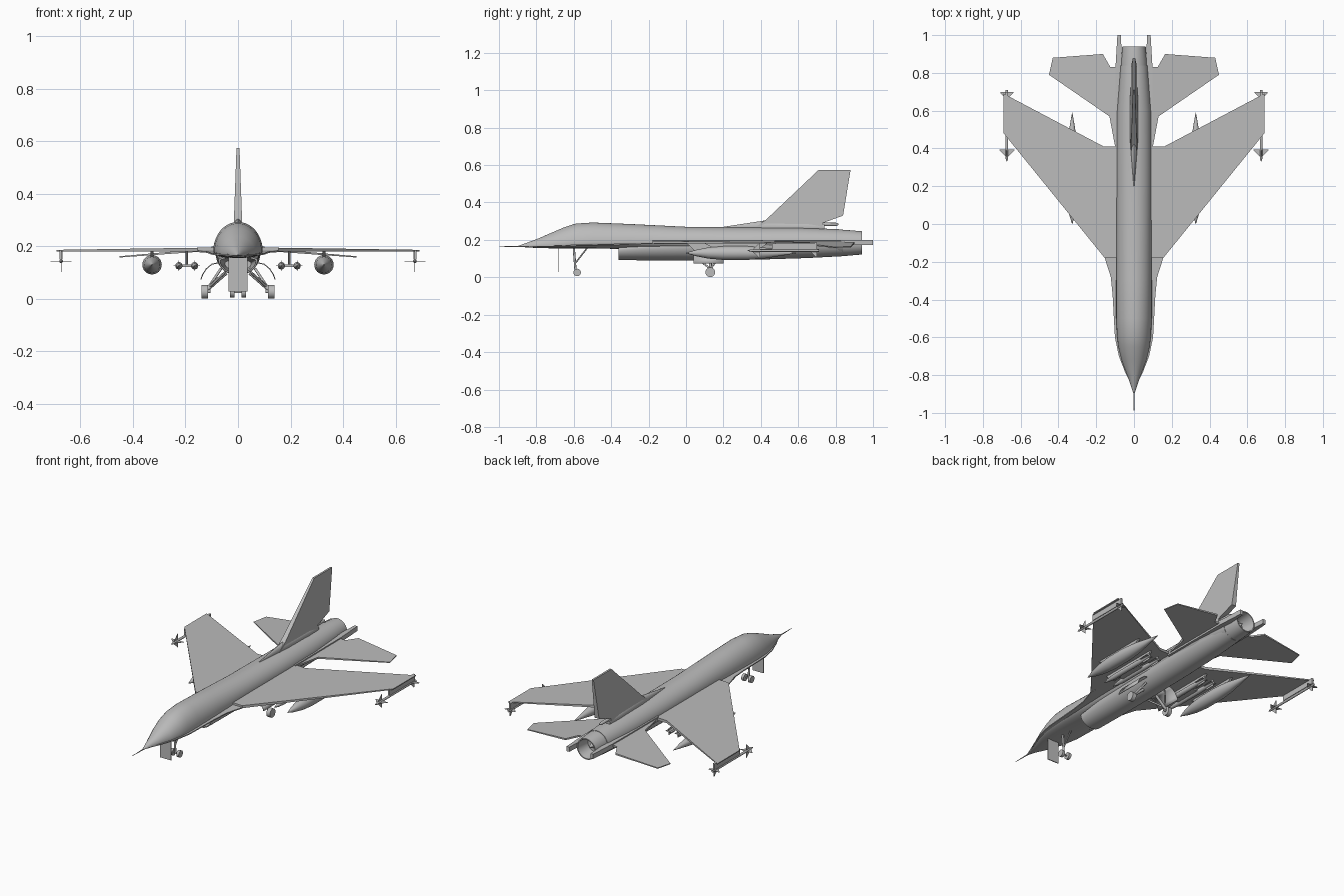
import bpy, bmesh, math
from mathutils import Vector

if "Cube" in bpy.data.objects:
    bpy.data.objects.remove(bpy.data.objects["Cube"])

grey = bpy.data.materials.new("airframe grey")
grey.use_nodes = True
grey.diffuse_color = (0.5, 0.5, 0.5, 1)
grey.node_tree.nodes["Principled BSDF"].inputs["Base Color"].default_value = (0.5, 0.5, 0.5, 1)


def finish(name, bm, mirror=False):
    bmesh.ops.recalc_face_normals(bm, faces=bm.faces)
    mesh = bpy.data.meshes.new(name)
    bm.to_mesh(mesh)
    bm.free()
    mesh.materials.append(grey)
    ob = bpy.data.objects.new(name, mesh)
    bpy.context.collection.objects.link(ob)
    bpy.ops.object.select_all(action='DESELECT')
    ob.select_set(True)
    bpy.context.view_layer.objects.active = ob
    bpy.ops.object.shade_smooth_by_angle(angle=math.radians(35))
    if mirror:
        ob.modifiers.new("Mirror", 'MIRROR').use_clip = False
    return ob


def loft(bm, stations, sides=32, x=0):
    """Skin rings given as (y, half width, top, middle, bottom)."""
    rings = []
    for y, w, top, mid, bot in stations:
        ring = []
        for i in range(sides):
            a = math.tau * i / sides
            s = math.sin(a)
            ring.append(bm.verts.new((x + w * math.cos(a), y, mid + s * (top - mid if s > 0 else mid - bot))))
        rings.append(ring)
    for a, b in zip(rings, rings[1:]):
        for i in range(sides):
            j = (i + 1) % sides
            bm.faces.new((a[i], a[j], b[j], b[i]))
    bm.faces.new(rings[0])
    bm.faces.new(rings[-1])


def spindle(bm, x, z, profile, sides=20):
    """Round body along y, profile given as (y, radius)."""
    loft(bm, [(y, r, z + r, z, z - r) for y, r in profile], sides, x)


def slab(bm, outline, offset):
    """Thin plate; offset(point) gives the half thickness vector."""
    pts = [Vector(p) for p in outline]
    top = [bm.verts.new(p + offset(p)) for p in pts]
    low = [bm.verts.new(p - offset(p)) for p in pts]
    bm.faces.new(top)
    bm.faces.new(low[::-1])
    for i in range(len(pts)):
        j = (i + 1) % len(pts)
        bm.faces.new((top[i], low[i], low[j], top[j]))


def box(bm, x, y, z):
    """Box from (min, max) ranges."""
    slab(bm, [(x[0], y[0], sum(z) / 2), (x[1], y[0], sum(z) / 2), (x[1], y[1], sum(z) / 2), (x[0], y[1], sum(z) / 2)],
         lambda p: Vector((0, 0, (z[1] - z[0]) / 2)))


def rod(bm, a, b, r, sides=12):
    a, b = Vector(a), Vector(b)
    d = b - a
    m = d.to_track_quat('Z', 'Y').to_matrix().to_4x4()
    m.translation = (a + b) / 2
    bmesh.ops.create_cone(bm, cap_ends=True, segments=sides, radius1=r, radius2=r, depth=d.length, matrix=m)


# Upper fuselage with blended canopy
bm = bmesh.new()
loft(bm, [(-0.9, 0.002, 0.167, 0.165, 0.163), (-0.8, 0.036, 0.203, 0.168, 0.157),
          (-0.72, 0.066, 0.238, 0.17, 0.155), (-0.65, 0.083, 0.268, 0.174, 0.155),
          (-0.59, 0.09, 0.287, 0.178, 0.155), (-0.5, 0.094, 0.293, 0.182, 0.155),
          (-0.3, 0.094, 0.285, 0.186, 0.15), (0, 0.092, 0.27, 0.188, 0.14),
          (0.3, 0.092, 0.267, 0.188, 0.14), (0.6, 0.09, 0.266, 0.187, 0.13),
          (0.84, 0.072, 0.256, 0.185, 0.115)], 40)
finish("upper_fuselage", bm)

# Lower fuselage with hollow intake mouth
bm = bmesh.new()
loft(bm, [(-0.15, 0.05, 0.15, 0.135, 0.108), (-0.36, 0.068, 0.157, 0.145, 0.099),
          (-0.36, 0.074, 0.163, 0.148, 0.093), (-0.2, 0.08, 0.19, 0.16, 0.09),
          (0.1, 0.084, 0.2, 0.17, 0.09), (0.4, 0.086, 0.21, 0.178, 0.095),
          (0.65, 0.082, 0.22, 0.182, 0.103), (0.84, 0.07, 0.25, 0.185, 0.113)], 40)
finish("lower_fuselage", bm)

# Nozzle, hollow with a centre cone
bm = bmesh.new()
spindle(bm, 0, 0.184, [(0.8, 0.07), (0.86, 0.069), (0.94, 0.062), (0.94, 0.056), (0.86, 0.045),
                       (0.86, 0.022), (0.91, 0.003)], 32)
finish("exhaust_nozzle", bm)

bm = bmesh.new()
spindle(bm, 0, 0.165, [(-1, 0.001), (-0.88, 0.004)], 10)
finish("nose_probe", bm)

# Strakes along the nose and wing roots
bm = bmesh.new()
edge = [(0, -0.88), (0.045, -0.79), (0.08, -0.7), (0.101, -0.6), (0.113, -0.38), (0.123, -0.28),
        (0.155, -0.18), (0.155, 0.1), (0, 0.1)]
slab(bm, [(x, y, 0.165 + (y + 0.88) * 0.023) for x, y in edge], lambda p: Vector((0, 0, 0.003)))
finish("strake", bm, True)

# Wings
bm = bmesh.new()
slab(bm, [(x, y, 0.188 - x * 0.006) for x, y in
          [(0.03, -0.18), (0.155, -0.18), (0.69, 0.48), (0.69, 0.69), (0.16, 0.41), (0.03, 0.41)]],
     lambda p: Vector((0, 0, 0.009 - p.x * 0.009)))
finish("wing", bm, True)

# Tailplanes with drooping tips
bm = bmesh.new()
slab(bm, [(x, y, 0.196 - x * 0.08) for x, y in
          [(0.06, 0.41), (0.1, 0.41), (0.13, 0.57), (0.45, 0.79), (0.43, 0.88), (0.165, 0.9),
           (0.125, 0.83), (0.06, 0.83)]],
     lambda p: Vector((0, 0, 0.006 - p.x * 0.008)))
finish("tailplane", bm, True)

# Side shelves ending in tail booms
bm = bmesh.new()
slab(bm, [(x, y, 0.186) for x, y in
          [(0.06, 0.4), (0.1, 0.4), (0.098, 0.83), (0.088, 1), (0.07, 1), (0.062, 0.85)]],
     lambda p: Vector((0, 0, 0.014)))
finish("tail_boom", bm, True)

# Fin, its root fairing and the rear housing
bm = bmesh.new()
slab(bm, [(0, 0.36, 0.26), (0, 0.43, 0.31), (0, 0.71, 0.575), (0, 0.88, 0.575), (0, 0.84, 0.33),
          (0, 0.73, 0.29), (0, 0.73, 0.26)],
     lambda p: Vector((0.017 - (p.z - 0.26) * 0.036, 0, 0)))
finish("tail_fin", bm)
bm = bmesh.new()
loft(bm, [(0.2, 0.002, 0.27, 0.265, 0.255), (0.43, 0.02, 0.305, 0.265, 0.25),
          (0.65, 0.022, 0.295, 0.265, 0.25), (0.74, 0.016, 0.288, 0.265, 0.25)], 16)
spindle(bm, 0, 0.283, [(0.6, 0.006), (0.66, 0.01), (0.8, 0.009), (0.815, 0.004)], 12)
finish("fin_fairing", bm)

# Drop tanks and pylons
bm = bmesh.new()
spindle(bm, 0.327, 0.13, [(0, 0.001), (0.05, 0.016), (0.12, 0.03), (0.2, 0.037), (0.33, 0.037),
                          (0.42, 0.029), (0.52, 0.013), (0.59, 0.001)], 24)
finish("drop_tank", bm, True)
bm = bmesh.new()
slab(bm, [(0.327, 0.09, 0.185), (0.327, 0.15, 0.155), (0.327, 0.4, 0.155), (0.327, 0.44, 0.185)],
     lambda p: Vector((0.006, 0, 0)))
slab(bm, [(0.195, 0, 0.185), (0.195, 0.06, 0.13), (0.195, 0.34, 0.13), (0.195, 0.38, 0.185)],
     lambda p: Vector((0.005, 0, 0)))
box(bm, (0.165, 0.225), (0.12, 0.28), (0.122, 0.13))
finish("pylon", bm, True)

# Twin stores with crossed tail fins
bm = bmesh.new()
for x in (0.165, 0.225):
    spindle(bm, x, 0.126, [(0.02, 0.001), (0.05, 0.009), (0.1, 0.014), (0.3, 0.014), (0.4, 0.007)], 14)
    box(bm, (x - 0.02, x + 0.02), (0.34, 0.4), (0.125, 0.127))
    box(bm, (x - 0.001, x + 0.001), (0.34, 0.4), (0.106, 0.146))
finish("underwing_store", bm, True)

# Wing tip missiles with rails and two sets of crossed fins
bm = bmesh.new()
spindle(bm, 0.673, 0.143, [(0.33, 0.001), (0.345, 0.006), (0.36, 0.007), (0.71, 0.007)], 12)
for y0, y1, span in ((0.35, 0.395, 0.04), (0.66, 0.7, 0.034)):
    for d in (Vector((span, 0, 0)), Vector((0, 0, span))):
        c = Vector((0.673, 0, 0.143))
        back, tip = Vector((0, y1, 0)), Vector((0, y0, 0))
        across = Vector((0, 0, 0.001)) if d.x else Vector((0.001, 0, 0))
        slab(bm, [c + tip, c + back * 0.99 + d, c + back + d, c + back - d, c + back * 0.99 - d],
             lambda p: across)
finish("tip_missile", bm, True)
bm = bmesh.new()
box(bm, (0.667, 0.679), (0.46, 0.7), (0.15, 0.186))
finish("missile_rail", bm, True)

# Nose gear with twin wheels and front door
bm = bmesh.new()
rod(bm, (0, -0.6, 0.16), (0, -0.59, 0.028), 0.006)
rod(bm, (0, -0.53, 0.155), (0, -0.592, 0.075), 0.004)
rod(bm, (-0.025, -0.585, 0.026), (0.025, -0.585, 0.026), 0.004)
finish("nose_gear_leg", bm)
bm = bmesh.new()
rod(bm, (0.014, -0.582, 0.026), (0.03, -0.582, 0.026), 0.02, 24)
finish("nose_wheel", bm, True)
bm = bmesh.new()
box(bm, (-0.037, 0.037), (-0.683, -0.678), (0.028, 0.168))
finish("nose_gear_door", bm)

# Main gear
bm = bmesh.new()
rod(bm, (0.045, 0.13, 0.1), (0.118, 0.13, 0.036), 0.008)
rod(bm, (0.05, 0.06, 0.1), (0.105, 0.125, 0.05), 0.005)
rod(bm, (0.065, 0.18, 0.115), (0.108, 0.135, 0.05), 0.005)
rod(bm, (0.105, 0.13, 0.029), (0.13, 0.13, 0.029), 0.007)
finish("main_gear_leg", bm, True)
bm = bmesh.new()
loft_x = [(0.114, 0.02), (0.118, 0.026), (0.134, 0.026), (0.138, 0.02)]
for (x0, r0), (x1, r1) in zip(loft_x, loft_x[1:]):
    rod(bm, (x0, 0.13, 0.027), (x1, 0.13, 0.027), max(r0, r1), 24)
finish("main_wheel", bm, True)

# Curved main gear doors
bm = bmesh.new()
arc = [(0.072, 0.14), (0.1, 0.134), (0.122, 0.116), (0.136, 0.094), (0.143, 0.075)]
grid = [[bm.verts.new((x, y, z)) for x, z in arc] for y in (0.04, 0.2)]
for i in range(len(arc) - 1):
    bm.faces.new((grid[0][i], grid[0][i + 1], grid[1][i + 1], grid[1][i]))
door = finish("main_gear_door", bm, True)
door.modifiers.new("Thickness", 'SOLIDIFY').thickness = 0.004
